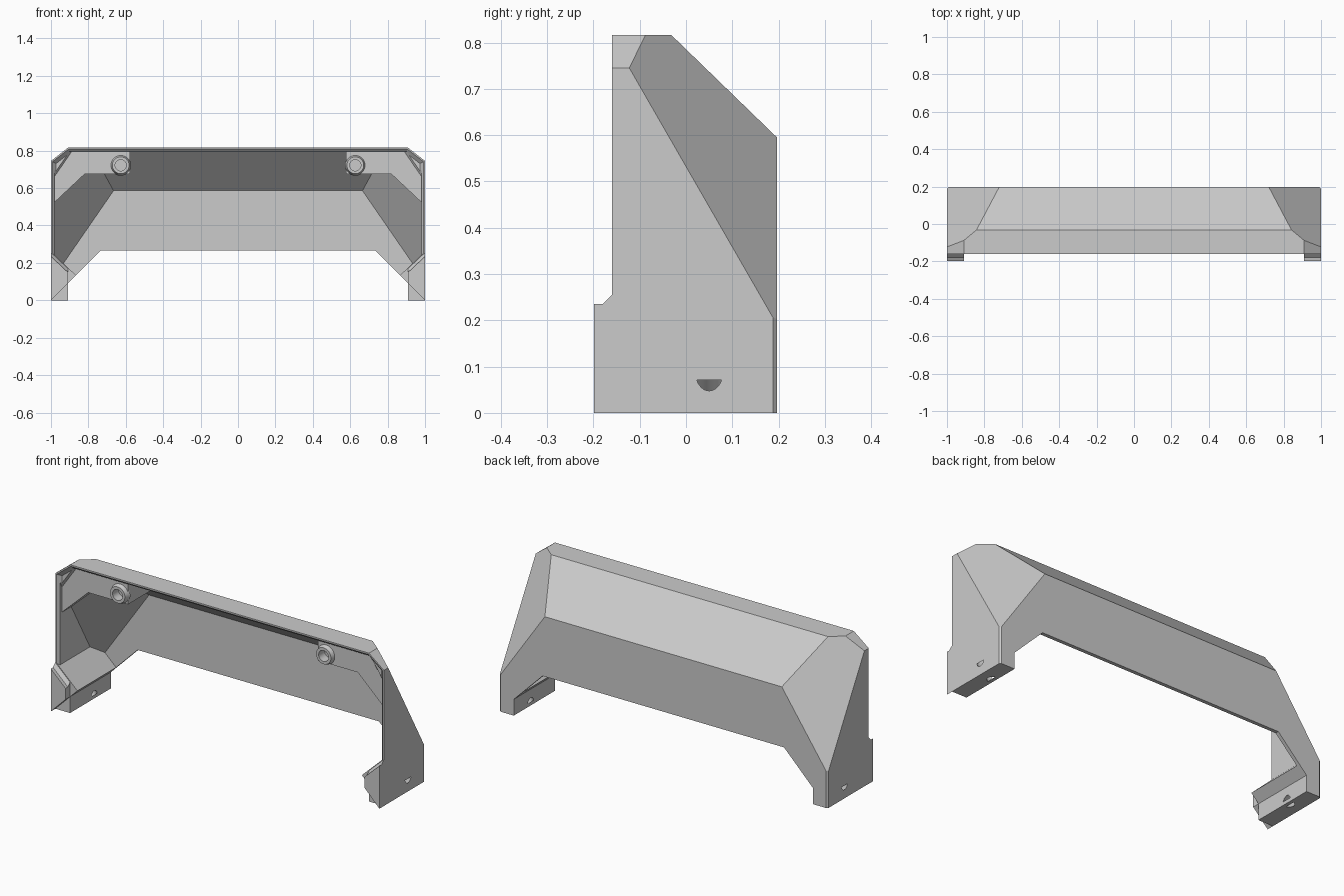
import bpy, bmesh, math
from mathutils import Vector, Matrix

cube = bpy.data.objects.get("Cube")
if cube:
    bpy.data.objects.remove(cube, do_unlink=True)

grey = bpy.data.materials.new("plain_grey")
grey.use_nodes = True
colour = (0.6, 0.6, 0.6, 1)
grey.diffuse_color = colour
grey.node_tree.nodes["Principled BSDF"].inputs["Base Color"].default_value = colour


def finish(name, bm):
    bmesh.ops.recalc_face_normals(bm, faces=bm.faces)
    mesh = bpy.data.meshes.new(name)
    bm.to_mesh(mesh)
    bm.free()
    mesh.materials.append(grey)
    obj = bpy.data.objects.new(name, mesh)
    bpy.context.collection.objects.link(obj)
    return obj


def convex(name, planes):
    """Solid where normal . point <= distance for every plane."""
    bm = bmesh.new()
    bmesh.ops.create_cube(bm, size=4)
    for normal, dist in planes:
        n = Vector(normal)
        bmesh.ops.bisect_plane(bm, geom=bm.verts[:] + bm.edges[:] + bm.faces[:], dist=1e-6,
                               plane_co=n * (dist / n.length_squared), plane_no=n, clear_outer=True)
        bmesh.ops.holes_fill(bm, edges=bm.edges[:])
    return finish(name, bm)


def both(n, dist):
    """The same plane on the left and the right."""
    return [(n, dist), ((-n[0], n[1], n[2]), dist)]


def cone(name, x, z, r1, r2, y1, y2):
    bm = bmesh.new()
    mat = Matrix.Translation((x, (y1 + y2) / 2, z)) @ Matrix.Rotation(math.pi / 2, 4, 'X')
    bmesh.ops.create_cone(bm, cap_ends=True, segments=32, radius1=r1, radius2=r2,
                          depth=y2 - y1, matrix=mat)
    return finish(name, bm)


def combine(target, tool, operation):
    mod = target.modifiers.new(operation.lower(), 'BOOLEAN')
    mod.object, mod.operation, mod.solver = tool, operation, 'EXACT'
    bpy.context.view_layer.objects.active = target
    bpy.ops.object.modifier_apply(modifier=mod.name)
    bpy.data.objects.remove(tool, do_unlink=True)


def hood_planes(wall, corner_wall):
    """Faceted hood outline, moved inward by the wall thickness."""
    planes = [((0, 0, 1), 0.816 - wall), ((0, 1, 0), 0.197 - wall),
              ((0, 0.696, 0.718), 0.564 - wall)]
    planes += both((1, 0, 0), 1 - wall)
    planes += both((0.614, 0, 0.789), 1.202 - wall)
    planes += both((0.586, 0.702, 0.404), 0.801 - corner_wall)
    return planes


def above_legs(slope=0.94):
    return both((slope, 0, -1), slope - 0.26)


# Hollow hood, open at the front
shell = convex("hood_shell", hood_planes(0, 0) + both((1, 1, 0), 1.188)
               + [((0, -1, 0), 0.16), ((0, 0, -1), 0)])
combine(shell, convex("cavity", hood_planes(0.02, 0.05) + above_legs()), 'DIFFERENCE')

# Bevelled front rim
rim = both((1, 1, 0), 0.832) + both((0.614, 1, 0.789), 1.034) + [((0, 1, 1), 0.648)]
combine(shell, convex("rim_bevel", rim + above_legs() + [((0, 1, 0), -0.14)]), 'DIFFERENCE')

# Opening between the legs
opening = both((1, 0, 1), 0.9995) + both((1, 0, 0), 0.91) + both((0.075, 0, 0.05), 0.07775)
combine(shell, convex("opening", opening + [((0, 0, 1), 0.265)]), 'DIFFERENCE')

for s in (1, -1):
    # Feet reach forward of the hood
    foot = [((s, 0, 0), 1), ((-s, 0, 0), -0.91), ((-s, 0, -1), -0.9995), ((0, -1, 0), 0.199)]
    lip = foot + [((-0.94 * s, 0, 1), -0.705), ((0, 1, 0), -0.15)]
    ramp = foot + [((-0.94 * s, 0, 1), -0.68), ((-0.94 * s, -1, 1), -0.525), ((0, 1, 0), -0.15)]
    combine(shell, convex("foot_lip", lip), 'UNION')
    combine(shell, convex("foot_ramp", ramp), 'UNION')

    # Solid corner gusset behind the rim
    block = hood_planes(0.008, 0.02) + [((0, -1, 0), 0.13)]
    combine(shell, convex("gusset", block + [((0, 0, -1), -0.675), ((-s, 0, 0), -0.578)]), 'UNION')
    combine(shell, convex("gusset_tip", block + [((-0.94 * s, 0, -1), -1.446),
                                                 ((-s, 0, 0), -0.80)]), 'UNION')

    # Screw boss with its hole
    combine(shell, cone("boss", s * 0.627, 0.722, 0.056, 0.045, -0.152, -0.12), 'UNION')
    combine(shell, cone("boss_hole", s * 0.627, 0.722, 0.03, 0.03, -0.2, -0.1), 'DIFFERENCE')

    # Screw hole in the slanted underside of the foot
    bm = bmesh.new()
    turn = Vector((s, 0, 1)).to_track_quat('Z', 'Y').to_matrix().to_4x4()
    bmesh.ops.create_cone(bm, cap_ends=True, segments=32, radius1=0.03, radius2=0.03, depth=0.1,
                          matrix=Matrix.Translation((s * 0.955, 0.05, 0.045)) @ turn)
    combine(shell, finish("foot_hole", bm), 'DIFFERENCE')

# Crisp edges, smooth round parts
bpy.ops.object.select_all(action='DESELECT')
shell.select_set(True)
bpy.context.view_layer.objects.active = shell
bpy.ops.object.shade_smooth_by_angle(angle=math.radians(15))
